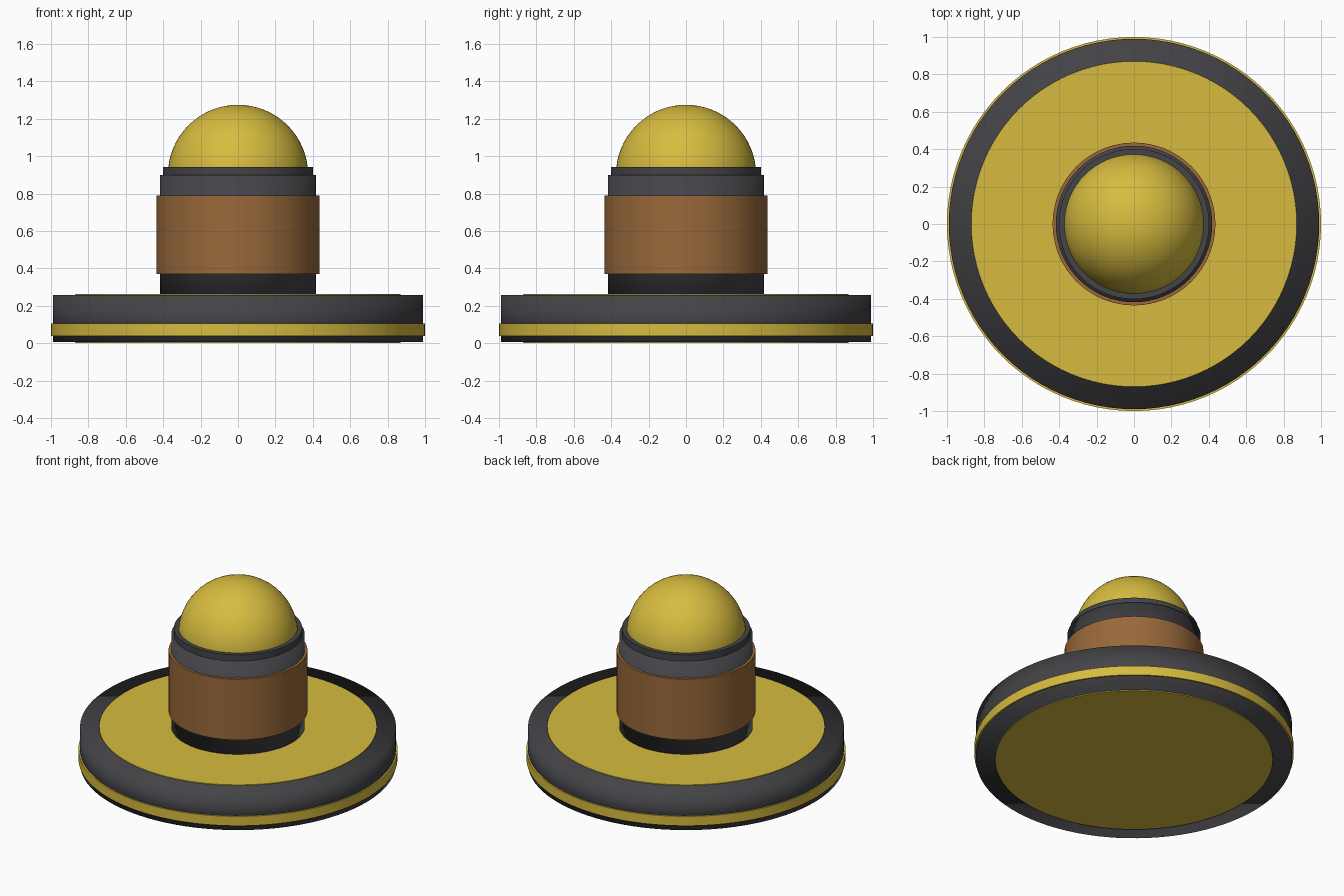
import bpy
import math

if "Cube" in bpy.data.objects:
    bpy.data.objects.remove(bpy.data.objects["Cube"])


def material(name, color):
    m = bpy.data.materials.new(name)
    m.diffuse_color = (*color, 1.0)
    m.use_nodes = True
    m.node_tree.nodes["Principled BSDF"].inputs["Base Color"].default_value = m.diffuse_color
    return m


GOLD = material("gold", (0.68, 0.50, 0.05))
DARK = material("dark_grey", (0.058, 0.058, 0.065))
COPPER = material("copper_brown", (0.32, 0.14, 0.042))


def finish(obj, name, mat, angle=None):
    obj.name = name
    obj.data.materials.append(mat)
    if angle is None:
        bpy.ops.object.shade_smooth()
    else:
        bpy.ops.object.shade_smooth_by_angle(angle=math.radians(angle))


def disc(name, radius, z0, z1, mat, angle=30):
    bpy.ops.mesh.primitive_cylinder_add(
        vertices=96, radius=radius, depth=z1 - z0, location=(0, 0, (z0 + z1) / 2),
        rotation=(0, 0, math.pi / 2))
    finish(bpy.context.object, name, mat, angle)


# Base: softly shaded dark puck, gold plates on both faces and a gold rim band
disc("base", 0.99, 0.006, 0.258, DARK, None)
disc("base_bottom_plate", 0.87, 0.0, 0.009, GOLD)
disc("base_top_plate", 0.87, 0.254, 0.263, GOLD)
disc("base_rim_band", 1.0, 0.04, 0.105, GOLD)

# Stem: dark core with a copper sleeve and a collar under the dome
disc("stem", 0.418, 0.255, 0.9, DARK, None)
disc("stem_sleeve", 0.435, 0.37, 0.79, COPPER)
disc("dome_collar", 0.402, 0.89, 0.943, DARK)

# Dome: upper part of a ball sunk in the collar
bpy.ops.mesh.primitive_uv_sphere_add(
    segments=64, ring_count=32, radius=0.375, location=(0, 0, 0.9))
finish(bpy.context.object, "dome", GOLD)
